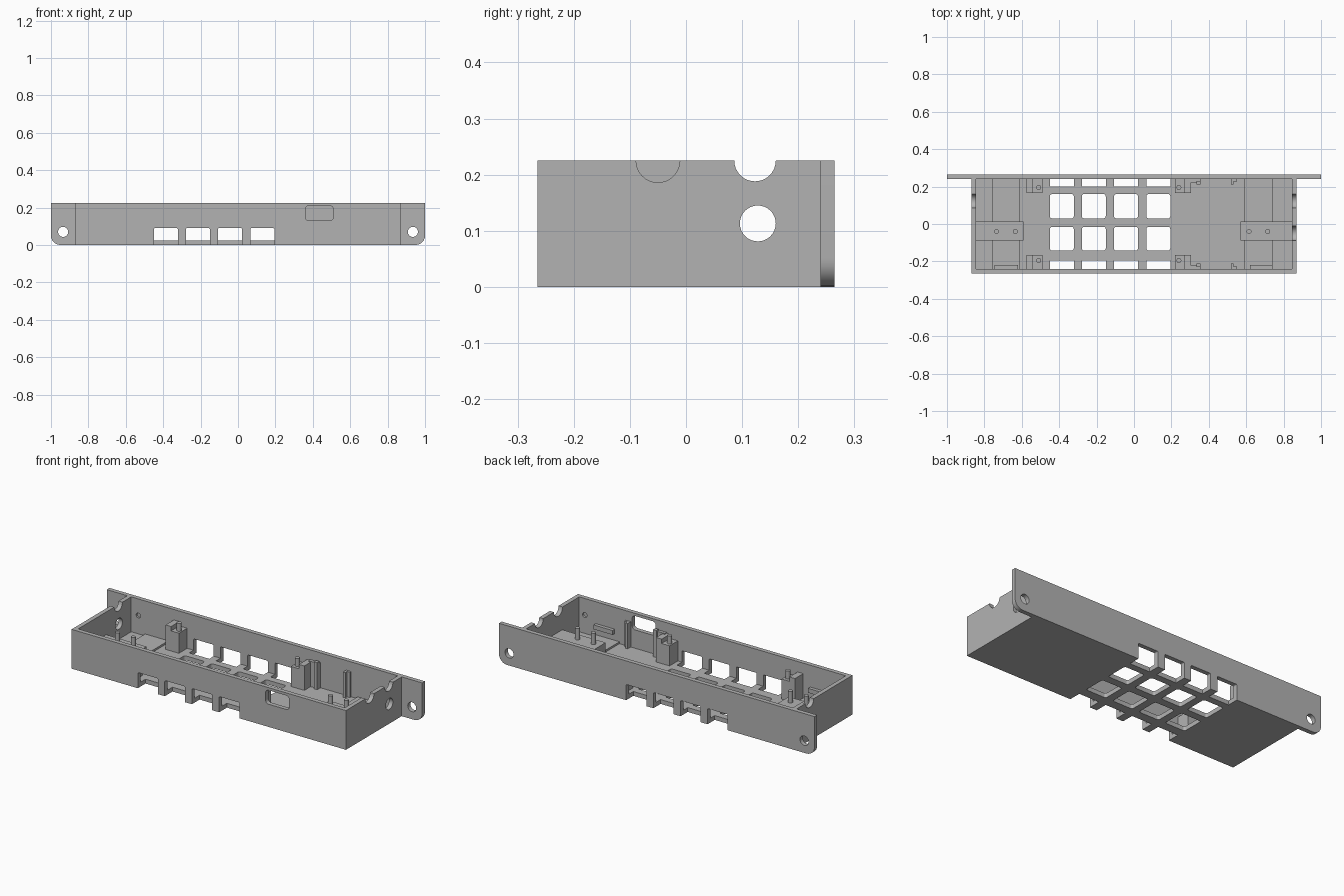
import bpy, bmesh, math
from mathutils import Matrix, Vector

cube = bpy.data.objects.get("Cube")
if cube:
    bpy.data.objects.remove(cube, do_unlink=True)

grey = bpy.data.materials.new("matte_grey")
grey.use_nodes = True
GREY = (0.45, 0.45, 0.45, 1)
grey.diffuse_color = GREY
grey.node_tree.nodes["Principled BSDF"].inputs["Base Color"].default_value = GREY


def finish(name, bm):
    mesh = bpy.data.meshes.new(name)
    bmesh.ops.recalc_face_normals(bm, faces=bm.faces)
    bm.to_mesh(mesh)
    bm.free()
    mesh.materials.append(grey)
    obj = bpy.data.objects.new(name, mesh)
    bpy.context.collection.objects.link(obj)
    return obj


def box(name, xs, ys, zs, radius=0, axis=1, lower_only=False):
    """Box from ranges; edges along the axis may be rounded."""
    bm = bmesh.new()
    bmesh.ops.create_cube(bm, size=1)
    for v in bm.verts:
        v.co = Vector([r[0] if c < 0 else r[1] for c, r in zip(v.co, (xs, ys, zs))])
    if radius:
        mid = sum(zs) / 2
        edges = [e for e in bm.edges
                 if abs((e.verts[0].co - e.verts[1].co).normalized()[axis]) > 0.9
                 and not (lower_only and e.verts[0].co.z > mid)]
        bmesh.ops.bevel(bm, geom=edges, offset=radius, segments=6,
                        profile=0.5, affect='EDGES')
    return finish(name, bm)


def cylinder(name, centre, radius, depth, axis="Z", sides=32):
    turn = {"X": Matrix.Rotation(math.pi / 2, 4, 'Y'),
            "Y": Matrix.Rotation(math.pi / 2, 4, 'X'),
            "Z": Matrix.Identity(4)}[axis]
    bm = bmesh.new()
    bmesh.ops.create_cone(bm, cap_ends=True, segments=sides, radius1=radius,
                          radius2=radius, depth=depth,
                          matrix=Matrix.Translation(centre) @ turn)
    return finish(name, bm)


def combine(target, tool, operation='DIFFERENCE'):
    mod = target.modifiers.new("combine", 'BOOLEAN')
    mod.operation, mod.solver, mod.object = operation, 'EXACT', tool
    bpy.context.view_layer.objects.active = target
    bpy.ops.object.modifier_apply(modifier=mod.name)
    bpy.data.objects.remove(tool, do_unlink=True)


# Open tray joined to the wide mounting plate
WALL, FLOOR, TOP = 0.24, 0.025, 0.225
tray = box("tray", (-0.87, 0.87), (-0.265, 0.25), (0, TOP))
plate = box("plate", (-1, 1), (WALL, 0.265), (0, TOP), 0.05, 1, True)
combine(tray, plate, 'UNION')
combine(tray, box("cavity", (-0.845, 0.845), (-WALL, WALL), (FLOOR, 0.4)))

# Grid of floor windows; outer rows wrap up into the walls
for x in (-0.45, -0.279, -0.107, 0.066):
    xs = (x, x + 0.128)
    for ys in ((0.03, 0.16), (-0.142, -0.015)):
        combine(tray, box("cut", xs, ys, (-0.1, 0.06), 0.012, 2))
    for ys in ((0.2, 0.3), (-0.3, -0.195)):
        combine(tray, box("cut", xs, ys, (-0.1, 0.09), 0.006, 1))

# Connector window, screw holes and cable openings
combine(tray, box("cut", (0.36, 0.51), (-0.3, -0.2), (0.13, 0.21), 0.02, 1))
for side in (-1, 1):
    combine(tray, cylinder("cut", (side * 0.935, 0.25, 0.07), 0.027, 0.1, "Y"))
    combine(tray, cylinder("cut", (side * 0.857, 0.128, 0.113), 0.032, 0.08, "X"))
    combine(tray, cylinder("cut", (side * 0.857, 0.123, TOP), 0.037, 0.08, "X"))
combine(tray, cylinder("cut", (0.857, -0.05, TOP), 0.039, 0.08, "X"))

# Shallow dimples inside the long walls
for x, y in ((-0.8, WALL), (0.81, -WALL)):
    combine(tray, cylinder("cut", (x, y, 0.13), 0.014, 0.02, "Y"))

# End supports: floor pad, bridge, pegs and wall rib
for name, pad, bridge, pegs, rib in (
        ("right", (-0.757, -0.61), (-0.845, -0.59), (-0.735, -0.635), (-0.745, -0.62)),
        ("left", (0.59, 0.74), (0.57, 0.845), (0.615, 0.715), (0.62, 0.74))):
    box(name + "_floor_pad", pad, (-WALL, WALL), (0.02, 0.036))
    box(name + "_bridge", bridge, (-0.087, 0.013), (0.02, 0.095))
    for x in pegs:
        cylinder(name + "_bridge_peg", (x, -0.04, 0.12), 0.013, 0.08)
    box(name + "_wall_rib", rib, (-WALL - 0.005, -0.22), (0.075, 0.1))

# Board posts with locating pegs, and clips along both long walls
for name, s in (("back", 1), ("front", -1)):
    def span(a, b):
        return tuple(sorted((s * a, s * b)))
    for xs, px in (((-0.575, -0.49), -0.51), ((0.22, 0.305), 0.24)):
        box(name + "_post", xs, span(0.165, 0.245), (0.02, 0.14))
        outer = (xs[0], px - 0.03) if px < 0 else (px + 0.03, xs[1])
        box(name + "_post_step", outer, span(0.165, 0.245), (0.13, 0.165))
        cylinder(name + "_post_peg", (px, s * 0.195, 0.16), 0.013, 0.05)
    box(name + "_clip_wide", (0.29, 0.355), span(0.222, 0.245), (0.02, 0.17))
    box(name + "_clip_lip", (0.335, 0.355), span(0.21, 0.23), (0.02, 0.18))
    box(name + "_clip_narrow", (0.518, 0.532), span(0.212, 0.245), (0.02, 0.17))
    box(name + "_clip_back", (0.525, 0.55), span(0.228, 0.245), (0.02, 0.17))

# Smooth the round surfaces, keep edges crisp
bpy.ops.object.select_all(action='DESELECT')
for obj in bpy.context.scene.objects:
    if obj.type == 'MESH' and grey.name in obj.data.materials:
        obj.select_set(True)
        bpy.context.view_layer.objects.active = obj
bpy.ops.object.shade_smooth_by_angle(angle=math.radians(30))
